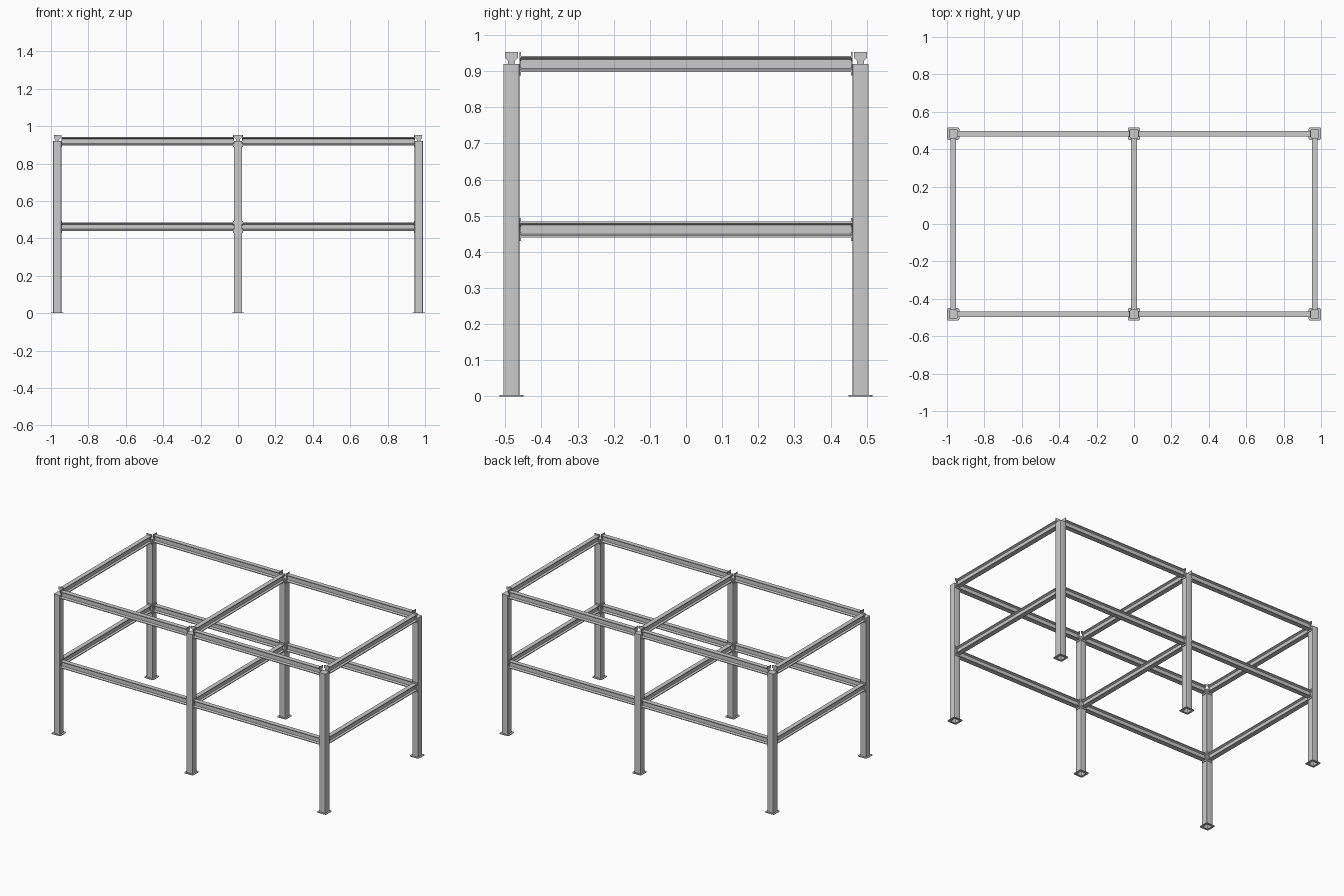
import bpy, bmesh, math
from mathutils import Vector

if "Cube" in bpy.data.objects:
    bpy.data.objects.remove(bpy.data.objects["Cube"])

PX, PY = 0.967, 0.483      # post centres
HALF = 0.022               # half post width


def finish(name, bm, angle=30):
    bmesh.ops.recalc_face_normals(bm, faces=bm.faces)
    me = bpy.data.meshes.new(name)
    bm.to_mesh(me)
    bm.free()
    ob = bpy.data.objects.new(name, me)
    bpy.context.collection.objects.link(ob)
    bpy.ops.object.select_all(action='DESELECT')
    ob.select_set(True)
    bpy.context.view_layer.objects.active = ob
    bpy.ops.object.shade_smooth_by_angle(angle=math.radians(angle))
    return ob


def rounded_square(h, r, n=3):
    pts = []
    for k, (sx, sy) in enumerate([(1, 1), (-1, 1), (-1, -1), (1, -1)]):
        for i in range(n + 1):
            a = math.pi / 2 * (k + i / n)
            pts.append((sx * (h - r) + r * math.cos(a), sy * (h - r) + r * math.sin(a)))
    return pts


def i_section(hw, hh, web, edge, root):
    # half-width, half-height, half web, flange edge depth, flange root depth
    right = [(hw, hh), (hw, hh - edge), (web, hh - root),
             (web, root - hh), (hw, edge - hh), (hw, -hh)]
    return right + [(-x, -z) for x, z in right]


def loft(bm, rings, cap_start=True, cap_end=True):
    vs = [[bm.verts.new(p) for p in ring] for ring in rings]
    for a, b in zip(vs, vs[1:]):
        for i in range(len(a)):
            j = (i + 1) % len(a)
            bm.faces.new((a[i], a[j], b[j], b[i]))
    if cap_start:
        bm.faces.new(vs[0])
    if cap_end:
        bm.faces.new(vs[-1])


def bar(bm, section, start, end):
    start, end = Vector(start), Vector(end)
    side = (end - start).normalized().cross(Vector((0, 0, 1)))
    up = Vector((0, 0, 1))
    loft(bm, [[p + side * u + up * v for u, v in section] for p in (start, end)])


def post(name, x, y):
    # square tube, closed at the top and open at the foot
    bm = bmesh.new()
    steps = [(HALF - 0.003, 0.916), (HALF - 0.003, 0), (HALF, 0), (HALF, 0.92)]
    loft(bm, [[(x + u, y + v, z) for u, v in rounded_square(h, 0.003)] for h, z in steps])
    finish(name, bm)
    # rounded base plate around the foot
    bm = bmesh.new()
    steps = [(HALF, 0), (0.033, 0), (0.033, 0.004), (HALF, 0.004)]
    loft(bm, [[(x + u, y + v, z) for u, v in rounded_square(h, 0.008 if h > 0.03 else 0.003)]
              for h, z in steps], False, False)
    finish(name + "_base_plate", bm)


def rail(name, start, end, hh):
    start, end = Vector(start), Vector(end)
    d = (end - start).normalized()
    a, b = start + d * HALF, end - d * HALF
    # I-section beam
    bm = bmesh.new()
    bar(bm, i_section(0.015, hh, 0.004, 0.005, 0.010), a, b)
    finish(name, bm)
    # larger I-shaped end plates against the posts
    bm = bmesh.new()
    plate = i_section(0.018, hh + 0.010, 0.010, 0.016, 0.024)
    bar(bm, plate, a, a + d * 0.004)
    bar(bm, plate, b - d * 0.004, b)
    finish(name + "_end_plates", bm)


# posts
for xn, x in (("left", -PX), ("middle", 0), ("right", PX)):
    for yn, y in (("front", -PY), ("back", PY)):
        post(f"{yn}_{xn}_post", x, y)

# rails at shelf and top height
for level, z, hh in (("lower", 0.462, 0.022), ("upper", 0.920, 0.0225)):
    for xn, x in (("left", -PX), ("middle", 0), ("right", PX)):
        rail(f"{level}_{xn}_cross_rail", (x, -PY, z), (x, PY, z), hh)
    for yn, y in (("front", -PY), ("back", PY)):
        rail(f"{level}_{yn}_left_rail", (-PX, y, z), (0, y, z), hh)
        rail(f"{level}_{yn}_right_rail", (0, y, z), (PX, y, z), hh)
